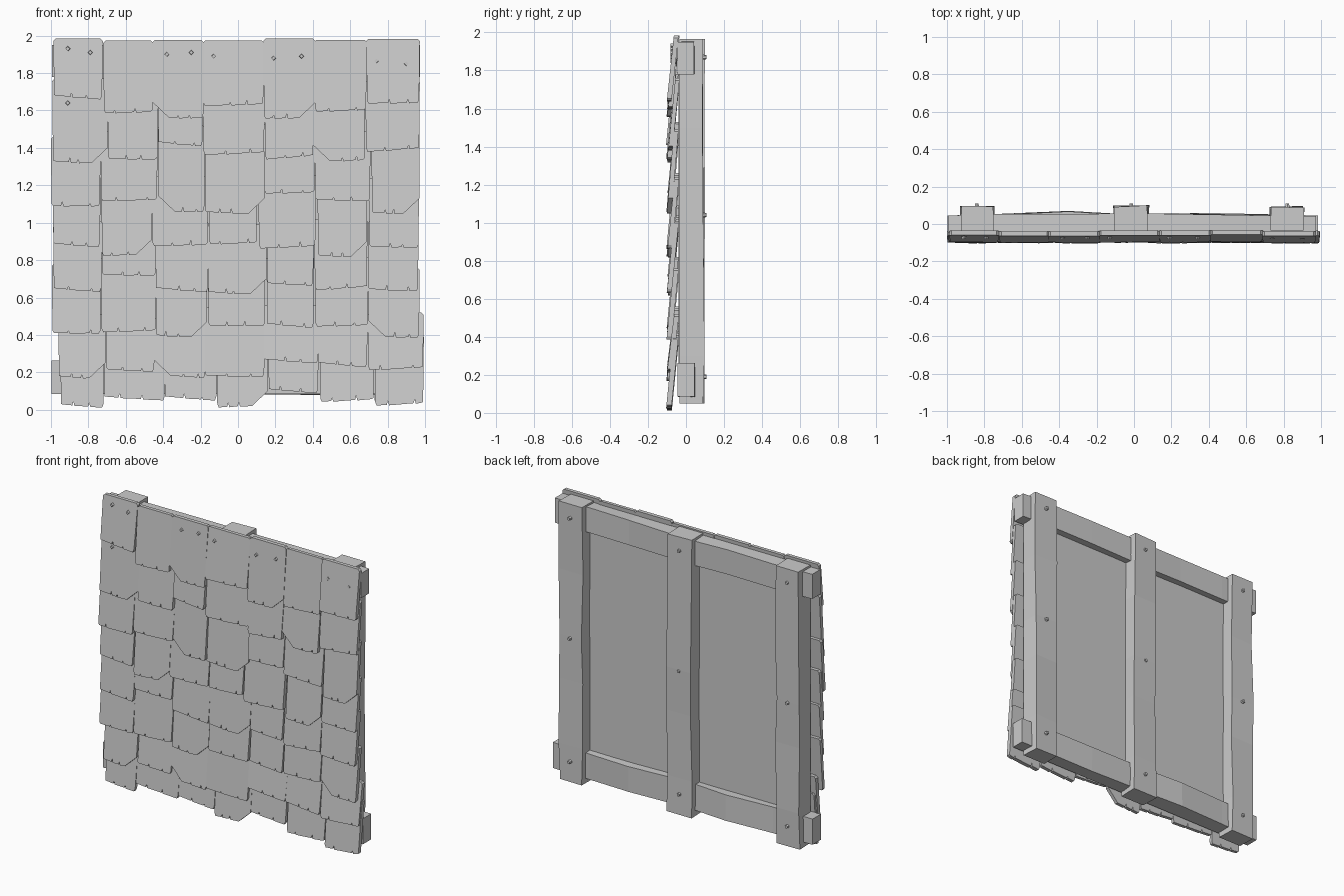
import bpy, bmesh, random
from mathutils import Vector

if "Cube" in bpy.data.objects:
    bpy.data.objects.remove(bpy.data.objects["Cube"])

random.seed(4)


def finish(bm, name):
    bmesh.ops.recalc_face_normals(bm, faces=bm.faces)
    me = bpy.data.meshes.new(name)
    bm.to_mesh(me)
    bm.free()
    ob = bpy.data.objects.new(name, me)
    bpy.context.collection.objects.link(ob)
    return ob


def loft(name, rings):
    """Closed solid through a list of equal-length rings of points."""
    bm = bmesh.new()
    vs = [[bm.verts.new(p) for p in r] for r in rings]
    n = len(vs[0])
    for a, b in zip(vs, vs[1:]):
        for i in range(n):
            j = (i + 1) % n
            bm.faces.new((a[i], a[j], b[j], b[i]))
    bm.faces.new(vs[0])
    bm.faces.new(vs[-1])
    return finish(bm, name)


def box(name, x0, x1, y0, y1, z0, z1):
    return loft(name, [[(x0, y0, z), (x1, y0, z), (x1, y1, z), (x0, y1, z)] for z in (z0, z1)])


# Rough-hewn vertical posts, uneven on the back
def post(name, x0, x1, y1):
    rings = []
    for z in (0.05, 0.3, 0.75, 1.05, 1.5, 1.965):
        a, b, c, d = (random.uniform(-0.008, 0.008) for _ in range(4))
        rings.append([(x0, -0.035, z), (x1, -0.035, z), (x1 + a, y1 + c * 0.7, z), (x0 + b, y1 + d * 0.7, z)])
    loft(name, rings)


post("left_post", -0.925, -0.75, 0.092)
post("middle_post", -0.105, 0.075, 0.096)
post("right_post", 0.73, 0.905, 0.092)


# Horizontal rails, slightly wavy
def rail(name, z0, z1, xa, xb, backs):
    rings = []
    for x, y in zip((xa, -0.7, -0.35, -0.05, 0.4, 0.7, xb), backs):
        d = 0 if abs(x) > 0.9 else random.uniform(-0.006, 0.006)
        rings.append([(x, -0.045, z0), (x, y, z0 + d), (x, y - d, z1 + d), (x, -0.045, z1)])
    loft(name, rings)


rail("top_rail", 1.78, 1.95, -0.995, 0.972, (0.045, 0.05, 0.05, 0.053, 0.053, 0.05, 0.042))
rail("bottom_rail", 0.085, 0.262, -0.997, 0.985, (0.045, 0.055, 0.07, 0.053, 0.053, 0.05, 0.045))

# Backing sheet behind the shingles
box("backing_sheet", -0.9, 0.88, -0.04, 0.005, 0.1, 1.94)


# One shingle: notched lower edge, optional cut corner, leaning out at the bottom
def shingle(name, x0, x1, z0, z1, cut, back):
    c = 0.012
    w = x1 - x0
    tilt = random.uniform(-0.012, 0.012)
    pts = [(x0 + c, z1), (x0, z1 - c)]
    if cut == 'l':
        pts += [(x0, z0 + 0.085), (x0 + 0.09, z0)]
    else:
        pts += [(x0 + 0.004, z0 + c), (x0 + c, z0 + tilt)]
    lo = 0.42 if cut == 'l' else 0.15
    hi = 0.6 if cut == 'r' else 0.9
    n = 2 if cut else 3
    for i in range(n):
        u = lo + (hi - lo) * (i + random.uniform(0.2, 0.8)) / n
        x = x0 + u * w
        z = z0 + tilt * (1 - 2 * u)
        h = random.uniform(0.012, 0.024)
        pts += [(x - 0.006, z), (x, z + h), (x + 0.006, z - 0.003)]
    if cut == 'r':
        pts += [(x1 - 0.085, z0), (x1, z0 + 0.08)]
    else:
        pts += [(x1 - c, z0 - tilt), (x1 - 0.004, z0 + c)]
    pts += [(x1, z1 - c), (x1 - c, z1)]
    thick = 0.024 + random.uniform(-0.002, 0.004)

    def y(z):
        return back - 0.037 * (z1 - z) / (z1 - z0)
    loft(name, [[(px, y(pz) - d, pz) for px, pz in pts] for d in (0, thick)])


# Per row: lower-edge heights, corner cuts, and the seams between columns
rows = [
    ((1.67, 1.59, 1.56, 1.63, 1.56, 1.60, 1.64), "..l.r..", (-.99, -.72, -.455, -.185, .135, .412, .685, .973)),
    ((1.32, 1.34, 1.42, 1.37, 1.35, 1.33, 1.39), "r....l.", (-.99, -.70, -.425, -.19, .145, .40, .68, .973)),
    ((1.09, 1.12, 1.06, 1.05, 1.16, 1.12, 1.05), "..lr..r", (-1, -.735, -.43, -.175, .14, .41, .71, .973)),
    ((0.88, 0.83, 0.88, 0.89, 0.87, 0.82, 0.87), ".r...r.", (-.995, -.73, -.46, -.16, .105, .42, .695, .973)),
    ((0.64, 0.72, 0.64, 0.62, 0.67, 0.65, 0.64), "...r...", (-.99, -.725, -.44, -.16, .15, .41, .69, .97)),
    ((0.41, 0.42, 0.39, 0.45, 0.45, 0.45, 0.39), "..r...l", (-.998, -.73, -.44, -.165, .15, .41, .70, .97)),
    ((0.17, 0.21, 0.18, 0.18, 0.26, 0.24, 0.22), "r.l....", (-.965, -.705, -.445, -.175, .14, .43, .69, .995)),
    ((0.02, 0.06, 0.06, 0.02, 0.10, 0.05, 0.03), "...r...", (-.95, -.715, -.39, -.115, .16, .433, .73, .993)),
]
for r, (heights, cuts, edges) in enumerate(rows):
    for k, (z, cut) in enumerate(zip(heights, cuts)):
        if r == 0:
            top = 1.98 + random.uniform(-0.008, 0.004)
        else:
            top = min(max(z + (0.3 if r == 6 else 0.37), rows[r - 1][0][k] + 0.1), 1.95)
        g = random.uniform(-0.004, 0.005)
        shingle(f"shingle_{r}_{k}", edges[k] + g, edges[k + 1] - g, z, top, cut,
                -0.033 - random.uniform(0, 0.006))


# Nail heads: small square pegs in front, faceted bolts behind
def nail(name, x, y, z, s, radius, sides):
    bm = bmesh.new()
    bmesh.ops.create_cone(bm, cap_ends=True, segments=sides, radius1=radius, radius2=radius * 0.7, depth=0.03)
    rot = Vector((0, 0, 1)).rotation_difference(Vector((0, s, 0))).to_matrix()
    bmesh.ops.rotate(bm, verts=bm.verts, matrix=rot)
    bmesh.ops.translate(bm, verts=bm.verts, vec=(x, y, z))
    finish(bm, name)


for i, (x, z) in enumerate([(-0.91, 1.93), (-0.79, 1.91), (-0.38, 1.90), (-0.25, 1.91), (-0.13, 1.89),
                            (0.19, 1.88), (0.34, 1.89), (0.74, 1.865), (0.90, 1.85), (-0.91, 1.64)]):
    nail(f"front_nail_{i}", x, -0.066, z, -1, 0.016, 4)
for i, x in enumerate((-0.84, -0.015, 0.82)):
    for j, z in enumerate((0.19, 1.04, 1.87)):
        nail(f"back_nail_{i}_{j}", x, 0.094, z, 1, 0.015, 6)
